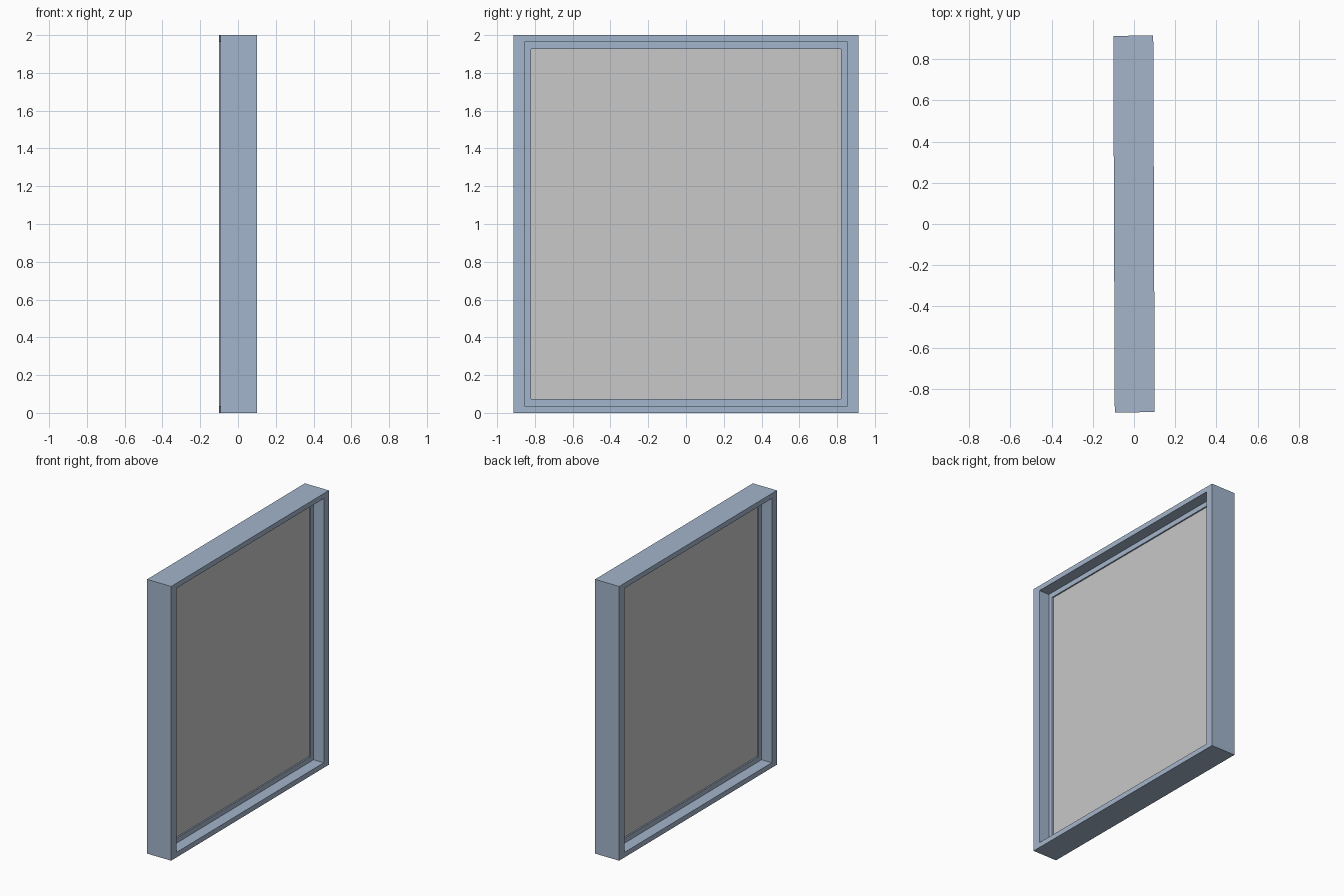
import bpy
import bmesh

cube = bpy.data.objects.get("Cube")
if cube:
    bpy.data.objects.remove(cube, do_unlink=True)

YAW = 0.004  # the window stands very slightly turned
MID = 1.0    # height of the centre


def material(name, color):
    mat = bpy.data.materials.new(name)
    mat.use_nodes = True
    mat.diffuse_color = color
    mat.node_tree.nodes["Principled BSDF"].inputs["Base Color"].default_value = color
    return mat


def finish(name, bm, mat):
    bmesh.ops.recalc_face_normals(bm, faces=bm.faces)
    mesh = bpy.data.meshes.new(name)
    bm.to_mesh(mesh)
    bm.free()
    mesh.materials.append(mat)
    obj = bpy.data.objects.new(name, mesh)
    obj.location.z = MID
    obj.rotation_euler.z = YAW
    bpy.context.collection.objects.link(obj)
    return obj


def rect_frame(name, outer, inner, half_depth, mat):
    """Rectangular ring in the YZ plane; sizes are half width, half height."""
    bm = bmesh.new()
    loops = []
    for x in (half_depth, -half_depth):
        for w, h in (outer, inner):
            loops.append([bm.verts.new((x, sy * w, sz * h))
                          for sy, sz in ((-1, -1), (1, -1), (1, 1), (-1, 1))])
    front_out, front_in, back_out, back_in = loops
    pairs = ((front_out, front_in), (front_in, back_in),
             (back_in, back_out), (back_out, front_out))
    for a, b in pairs:
        for i in range(4):
            j = (i + 1) % 4
            bm.faces.new((a[i], a[j], b[j], b[i]))
    return finish(name, bm, mat)


def panel(name, size, half_depth, mat):
    bm = bmesh.new()
    bmesh.ops.create_cube(bm, size=2)
    bmesh.ops.scale(bm, vec=(half_depth, *size), verts=bm.verts)
    return finish(name, bm, mat)


blue = material("frame grey blue", (0.366, 0.462, 0.597, 1))
grey = material("pane light grey", (0.578, 0.578, 0.578, 1))

OUTER = (0.914, 1.0)
OPENING = (0.855, 0.963)
GLASS = (0.82, 0.927)

# Deep outer casing, thin sash around the pane, and the pane itself
rect_frame("outer_frame", OUTER, OPENING, 0.097, blue)
rect_frame("sash", OPENING, GLASS, 0.015, blue)
panel("pane", GLASS, 0.005, grey)
